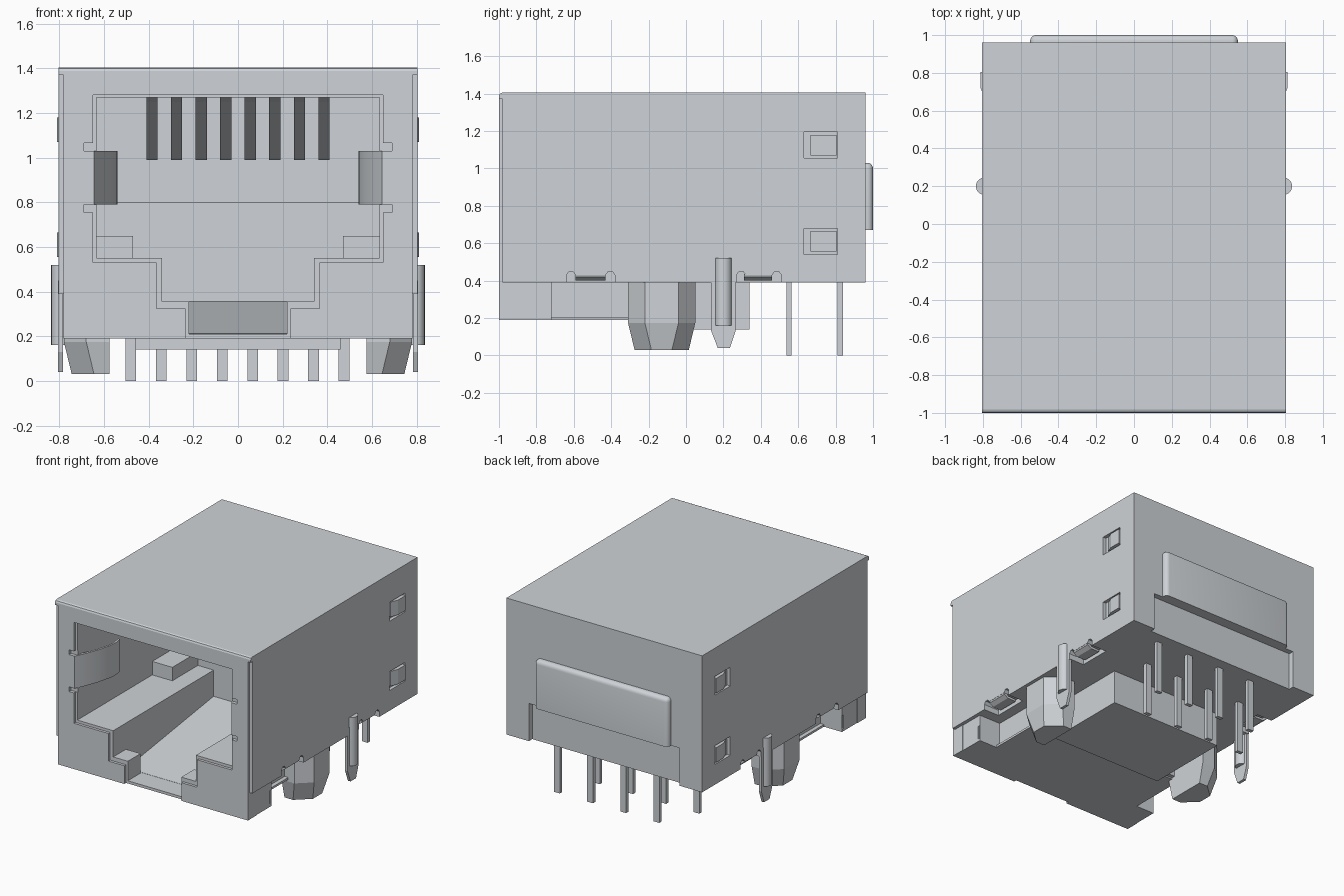
import bpy, bmesh, math
from mathutils import Vector

cube = bpy.data.objects.get("Cube")
if cube:
    bpy.data.objects.remove(cube, do_unlink=True)

metal = bpy.data.materials.new("light_grey")
metal.use_nodes = True
GREY = (0.62, 0.65, 0.68, 1.0)
metal.diffuse_color = GREY
metal.node_tree.nodes["Principled BSDF"].inputs["Base Color"].default_value = GREY


def finish(name, bm):
    bmesh.ops.recalc_face_normals(bm, faces=bm.faces[:])
    me = bpy.data.meshes.new(name)
    bm.to_mesh(me)
    bm.free()
    me.materials.append(metal)
    ob = bpy.data.objects.new(name, me)
    bpy.context.collection.objects.link(ob)
    return ob


def loft(name, rings):
    """Skin a stack of 3D rings that have equal point counts, capping both ends."""
    bm = bmesh.new()
    loops = [[bm.verts.new(p) for p in ring] for ring in rings]
    n = len(loops[0])
    for a, b in zip(loops, loops[1:]):
        for i in range(n):
            j = (i + 1) % n
            bm.faces.new((a[i], a[j], b[j], b[i]))
    bm.faces.new(loops[0])
    bm.faces.new(loops[-1])
    return finish(name, bm)


def prism(name, axis, pts, a, b):
    """Extrude a 2D outline along x (y,z points), y (x,z points) or z (x,y points)."""
    place = {"x": lambda p, t: (t, p[0], p[1]),
             "y": lambda p, t: (p[0], t, p[1]),
             "z": lambda p, t: (p[0], p[1], t)}[axis]
    return loft(name, [[place(p, t) for p in pts] for t in (a, b)])


def box(name, x, y, z):
    return prism(name, "z", [(x[0], y[0]), (x[1], y[0]), (x[1], y[1]), (x[0], y[1])], *z)


def boolean(target, tool, op):
    mod = target.modifiers.new("bool", "BOOLEAN")
    mod.operation = op
    mod.solver = "EXACT"
    mod.object = tool
    bpy.context.view_layer.objects.active = target
    bpy.ops.object.modifier_apply(modifier=mod.name)
    bpy.data.objects.remove(tool, do_unlink=True)


def smooth(ob):
    bpy.ops.object.select_all(action="DESELECT")
    ob.select_set(True)
    bpy.context.view_layer.objects.active = ob
    bpy.ops.object.shade_smooth_by_angle(angle=math.radians(35))


def symmetric(half):
    """Close a right-hand outline with its mirror image."""
    return half + [(-x, z) for x, z in reversed(half)]


# Shielded body: shell, front plate and the stepped lower housing
body = box("shielded_body", (-.805, .805), (-.98, .96), (.39, 1.405))
parts = [
    box("front_plate", (-.782, .782), (-1, -.9), (.19, 1.385)),
    prism("top_lip", "x", [(-1, 1.37), (-1, 1.388), (-.995, 1.4), (-.983, 1.405),
                           (-.9, 1.405), (-.9, 1.37)], -.805, .805),
    box("front_foot", (-.778, .778), (-.95, -.72), (.19, .5)),
    box("middle_housing", (-.6, .6), (-.8, -.25), (.2, .5)),
    box("bottom_plate", (-.63, .63), (-.97, -.28), (.19, .206)),
    box("rear_housing", (-.46, .46), (-.3, .34), (.14, .5)),
]
for p in parts:
    boolean(body, p, "UNION")

# Stepped socket opening, plug cavity with sloping floor, and keyway notch
cuts = [
    prism("cut", "y", symmetric([(.65, 1.28), (.65, .53), (.365, .53), (.365, .325),
                                 (.235, .325), (.235, .15)]), -1.1, -.98),
    prism("cut", "y", symmetric([(.635, 1.27), (.635, .55), (.34, .55), (.34, .355)]), -1.05, .2),
    prism("cut", "x", [(-.83, .6), (-.83, .21), (.195, .355), (.195, .6)], -.34, .34),
    box("cut", (-.22, .22), (-1.06, -.82), (.21, .4)),
    # Recess below the rear panel
    box("cut", (-.62, .62), (.92, 1.1), (.3, .67)),
]
for s in (1, -1):
    # Relief slots beside the spring fingers
    for z in (.755, 1.03):
        cuts.append(box("cut", sorted((s * .6, s * .69)), (-1.1, -.975), (z, z + .035)))
    # Latch windows in the side walls
    for z in (.54, 1.055):
        cuts.append(box("cut", sorted((s * .78, s * .9)), (.63, .81), (z, z + .14)))
    # Arched notches along the lower side edges
    for y0, y1 in ((-.64, -.38), (.27, .51)):
        cuts.append(prism("cut", "x", [(y0, .3), (y0, .43), (y0 + .015, .45), (y0 + .035, .45),
                                       (y0 + .05, .43), (y1 - .05, .43), (y1 - .035, .45),
                                       (y1 - .015, .45), (y1, .43), (y1, .3)],
                          s * .68, s * .9))
    # Small hook groove in the foot
    cuts.append(box("cut", sorted((s * .77, s * .85)), (-.738, -.722), (.21, .31)))
for c in cuts:
    boolean(body, c, "DIFFERENCE")

# Contact carrier at the back of the cavity
box("contact_carrier", (-.64, .64), (0, .25), (.8, 1.28))

# Eight sloping spring contacts
for i in range(8):
    x = -.385 + .11 * i
    prism(f"spring_contact_{i + 1}", "x",
          [(-.58, 1.275), (-.52, 1.25), (-.1, .99), (-.08, 1.01), (-.5, 1.28)],
          x - .025, x + .025)

# Solder pins in two staggered rows
for i in range(8):
    x = -.48 + .1364 * i
    y = .825 if i % 2 else .55
    box(f"solder_pin_{i + 1}", (x - .024, x + .024), (y - .014, y + .014), (0, .42))

# Embossed rear panel, rounded on the top and the sides
bm = bmesh.new()
bmesh.ops.create_cube(bm, size=1)
for v in bm.verts:
    v.co = Vector((v.co.x * 1.1, .965 + v.co.y * .07, .85 + v.co.z * .36))
rim = []
for e in bm.edges:
    a, b = (v.co for v in e.verts)
    outer = a.y > .99 and b.y > .99 and max(a.z, b.z) > .9
    corner = abs(a.y - b.y) > .01 and a.z > .9
    if outer or corner:
        rim.append(e)
bmesh.ops.bevel(bm, geom=rim, offset=.03, offset_type="OFFSET", segments=4,
                profile=.5, affect="EDGES", clamp_overlap=True)
smooth(finish("rear_embossed_panel", bm))

for s, side in ((1, "left"), (-1, "right")):
    # Ledge block at the back of the cavity
    box("ledge_block_" + side, sorted((s * .47, s * .64)), (-.1, .21), (.54, .65))

    # Bent spring finger inside the opening
    path = [(.665, -.995), (.645, -1), (.615, -.94), (.57, -.82), (.545, -.72), (.54, -.66),
            (.55, -.6), (.565, -.6), (.555, -.66), (.56, -.72), (.585, -.82), (.635, -.94)]
    smooth(prism("spring_finger_" + side, "z", [(s * x, y) for x, y in path], .79, 1.03))

    # Latch ramps in the side windows
    for z, level in ((.555, "lower"), (1.07, "upper")):
        prism(f"latch_{level}_{side}", "z",
              [(s * .77, .665), (s * .79, .665), (s * .812, .72), (s * .812, .805), (s * .77, .805)],
              z, z + .11)

    # Tabs folded under the shell at the notches
    for y0, y1, end in ((-.59, -.43, "front"), (.31, .46, "rear")):
        prism(f"folded_tab_{end}_{side}", "y",
              [(s * .805, .435), (s * .8, .42), (s * .77, .4), (s * .7, .4),
               (s * .7, .415), (s * .765, .418), (s * .785, .435)], y0, y1)

    # D-shaped locating peg, tapered on the outside
    rings = []
    for z, out, half in ((.03, .745, .145), (.175, .78, .18), (.42, .78, .18)):
        outline = [(.575, half), (out - .1, half), (out, half - .09)]
        outline += [(x, -y) for x, y in reversed(outline)]
        rings.append([(s * x, y - .13, z) for x, y in outline])
    loft("locating_peg_" + side, rings)

    # Grounding post with a rounded rib
    prism("ground_tab_" + side, "x",
          [(.135, .45), (.135, .13), (.17, .04), (.235, .04), (.265, .13), (.265, .45)],
          s * .785, s * .806)
    circle = [(s * .795 + .042 * math.cos(math.tau * i / 20),
               .2 + .045 * math.sin(math.tau * i / 20)) for i in range(20)]
    smooth(prism("ground_rib_" + side, "z", circle, .16, .52))
